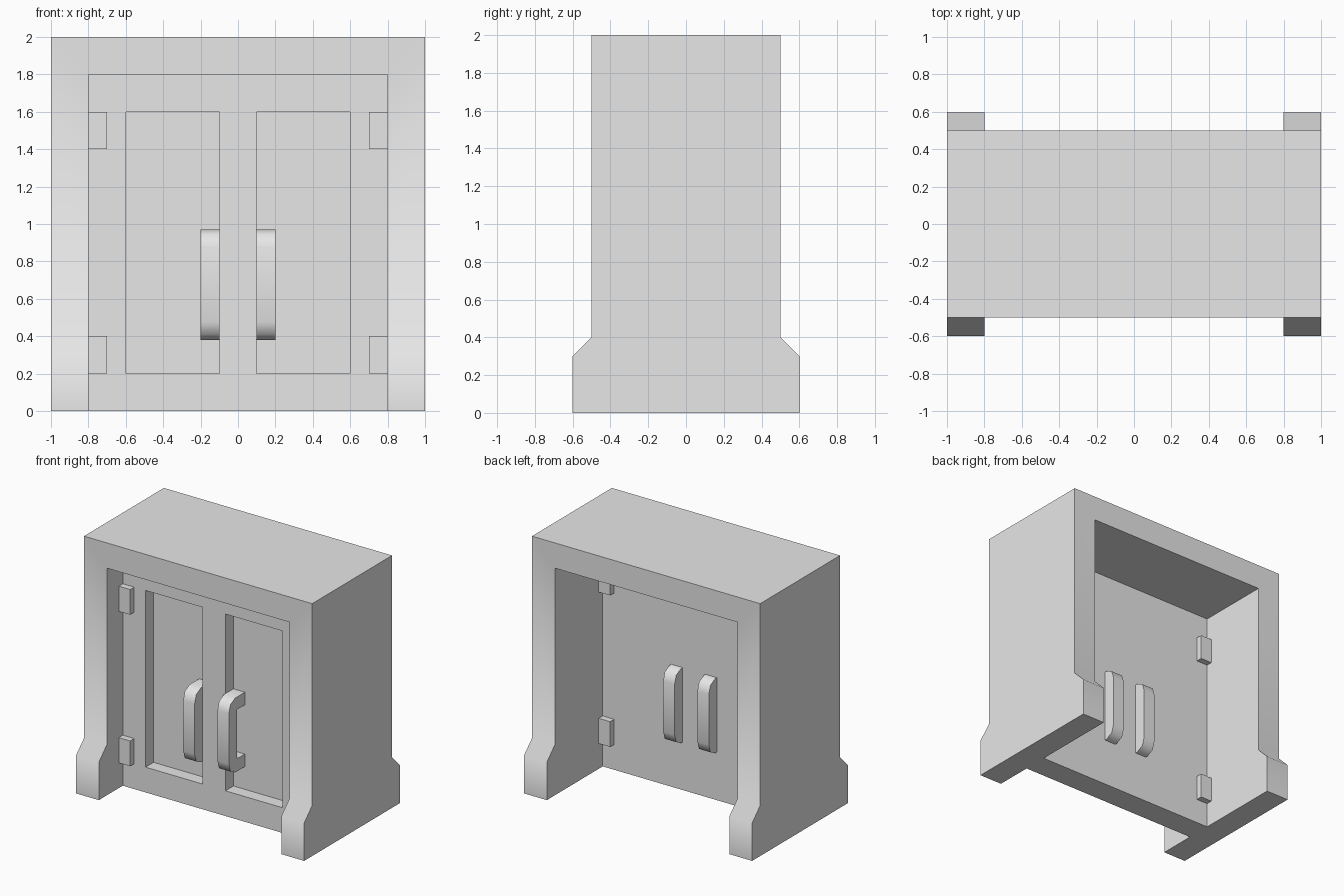
import bpy, bmesh, math
from mathutils import Vector

if "Cube" in bpy.data.objects:
    bpy.data.objects.remove(bpy.data.objects["Cube"])

grey = bpy.data.materials.new("light grey")
grey.diffuse_color = (0.8, 0.8, 0.8, 1)
grey.use_nodes = True
grey.node_tree.nodes["Principled BSDF"].inputs["Base Color"].default_value = grey.diffuse_color


def prism(name, yz, x0, x1):
    """Extrude a closed (y, z) profile along x from x0 to x1."""
    bm = bmesh.new()
    face = bm.faces.new([bm.verts.new((x0, y, z)) for y, z in yz])
    ext = bmesh.ops.extrude_face_region(bm, geom=[face])
    moved = [v for v in ext["geom"] if isinstance(v, bmesh.types.BMVert)]
    bmesh.ops.translate(bm, verts=moved, vec=Vector((x1 - x0, 0, 0)))
    bmesh.ops.recalc_face_normals(bm, faces=bm.faces)
    mesh = bpy.data.meshes.new(name)
    bm.to_mesh(mesh)
    bm.free()
    mesh.materials.append(grey)
    obj = bpy.data.objects.new(name, mesh)
    bpy.context.collection.objects.link(obj)
    return obj


def box(name, x0, x1, y0, y1, z0, z1):
    return prism(name, [(y0, z0), (y1, z0), (y1, z1), (y0, z1)], x0, x1)


def activate(obj):
    bpy.ops.object.select_all(action='DESELECT')
    obj.select_set(True)
    bpy.context.view_layer.objects.active = obj


def cut(obj, cutter):
    mod = obj.modifiers.new("cut", 'BOOLEAN')
    mod.operation = 'DIFFERENCE'
    mod.solver = 'EXACT'
    mod.object = cutter
    activate(obj)
    bpy.ops.object.modifier_apply(modifier=mod.name)
    bpy.data.objects.remove(cutter)


def smooth(obj):
    activate(obj)
    bpy.ops.object.shade_smooth_by_angle(angle=math.radians(50))


# Case: side silhouette with flared feet, hollowed from front to back
half = [(0.6, 0), (0.6, 0.3), (0.5, 0.4), (0.5, 2)]
case = prism("case", half + [(-y, z) for y, z in reversed(half)], -1, 1)
cut(case, box("opening_cutter", -0.8, 0.8, -1, 1, -0.2, 1.8))
smooth(case)

# Door panel with two sunken fields on the front
doors = box("doors", -0.8, 0.8, -0.3, -0.1, 0, 1.8)
for x0, x1 in ((-0.6, -0.1), (0.1, 0.6)):
    cut(doors, box("field_cutter", x0, x1, -0.4, -0.2, 0.2, 1.6))

# Handle profile, as depth from the door's middle plane and height
MID = 0.675
upper = [(0, 0.97), (0.12, 0.97), (0.18, 0.94), (0.2, 0.875)]
outer = upper + [(d, 2 * MID - z) for d, z in reversed(upper)]
handle = outer + [(0, 0.48), (0.1, 0.48), (0.1, 0.87), (0, 0.87)]

for side, s in (("left", -1), ("right", 1)):
    x0, x1 = sorted((0.1 * s, 0.2 * s))
    # Handles on the front and the back
    for face, f in (("front", -1), ("back", 1)):
        smooth(prism(f"{face}_{side}_handle", [(-0.2 + f * d, z) for d, z in handle], x0, x1))
    # Hinges wrapped through the door edge
    x0, x1 = sorted((0.7 * s, 0.8 * s))
    for level, z in (("lower", 0.2), ("upper", 1.4)):
        box(f"{level}_{side}_hinge", x0, x1, -0.35, -0.05, z, z + 0.2)
